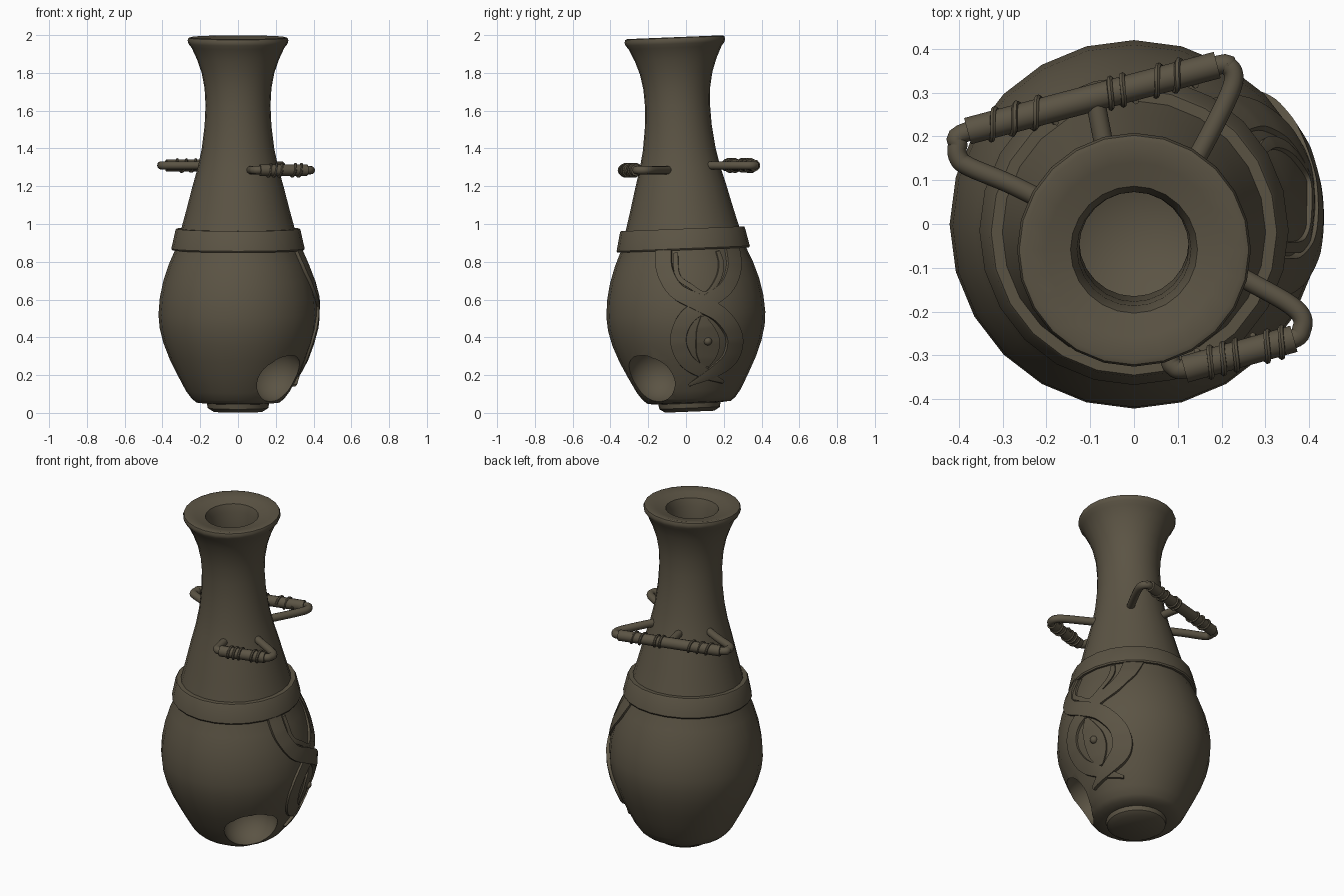
import bpy, bmesh, math
from mathutils import Vector, Matrix

if "Cube" in bpy.data.objects:
    bpy.data.objects.remove(bpy.data.objects["Cube"])

mat = bpy.data.materials.new("dark_olive_clay")
mat.diffuse_color = (0.105, 0.088, 0.058, 1)
mat.use_nodes = True
mat.node_tree.nodes["Principled BSDF"].inputs["Base Color"].default_value = mat.diffuse_color

# the vase leans slightly towards the front
PIVOT = Vector((0, 0, 0.5))
LEAN = Matrix.Translation(PIVOT) @ Matrix.Rotation(0.04, 4, 'X') @ Matrix.Translation(-PIVOT)


def finish(name, bm, lean=True, angle=40):
    if lean:
        bm.transform(LEAN)
    bmesh.ops.recalc_face_normals(bm, faces=bm.faces)
    me = bpy.data.meshes.new(name)
    bm.to_mesh(me)
    bm.free()
    me.materials.append(mat)
    ob = bpy.data.objects.new(name, me)
    bpy.context.collection.objects.link(ob)
    smooth(ob, angle)
    return ob


def smooth(ob, angle=40):
    bpy.ops.object.select_all(action='DESELECT')
    ob.select_set(True)
    bpy.context.view_layer.objects.active = ob
    bpy.ops.object.shade_smooth_by_angle(angle=math.radians(angle))


def lathe(name, profile, closed=False, sides=24):
    bm = bmesh.new()
    rings = []
    for r, z in profile:
        if r == 0:
            rings.append([bm.verts.new((0, 0, z))] * sides)
        else:
            rings.append([bm.verts.new((r * math.cos(2 * math.pi * i / sides),
                                        r * math.sin(2 * math.pi * i / sides), z)) for i in range(sides)])
    pairs = list(zip(rings, rings[1:])) + ([(rings[-1], rings[0])] if closed else [])
    for a, b in pairs:
        for i in range(sides):
            j = (i + 1) % sides
            bm.faces.new(list(dict.fromkeys((a[i], a[j], b[j], b[i]))))
    return finish(name, bm)


# vase body: outer wall, rim, then throat and inside
outer = [(0, .008), (.13, .006), (.16, .025), (.165, .05), (.22, .055), (.245, .075), (.275, .115),
         (.32, .2), (.362, .285), (.395, .37), (.415, .45), (.421, .52), (.414, .61), (.395, .7),
         (.365, .79), (.33, .87), (.302, .97), (.272, 1.08), (.241, 1.2), (.213, 1.3), (.192, 1.4),
         (.177, 1.52), (.172, 1.63), (.177, 1.72), (.192, 1.8), (.216, 1.87), (.246, 1.935)]
inner = [(.262, 1.955), (.267, 1.972), (.262, 1.986), (.25, 1.99), (.2, 1.978), (.145, 1.965),
         (.13, 1.92), (.125, 1.8), (.125, 1.5), (.14, 1.25), (.19, 1.0), (.25, .8), (.25, .6), (.15, .5), (0, .46)]
body = lathe("vase_body", outer + inner)

# raised band around the shoulder
lathe("shoulder_band", [(.31, .868), (.348, .862), (.353, .87), (.331, .968), (.326, .975), (.29, .975)], True)

# round hollow low on the front right side
aim = Vector((.62, -.52, -.59)).normalized()
bm = bmesh.new()
bmesh.ops.create_uvsphere(bm, u_segments=32, v_segments=20, radius=.152)
bm.transform(Matrix.Translation(Vector((.22, -.185, .18)) - aim * .05))
cutter = finish("hollow_cutter", bm, False)
cutter.hide_render = True
mod = body.modifiers.new("hollow", 'BOOLEAN')
mod.operation, mod.solver, mod.object = 'DIFFERENCE', 'EXACT', cutter
bpy.context.view_layer.objects.active = body
bpy.ops.object.modifier_apply(modifier="hollow")
bpy.data.objects.remove(cutter)
smooth(body)


def radius_at(z):
    for (r0, z0), (r1, z1) in zip(outer[4:], outer[5:]):
        if z0 <= z <= z1:
            return r0 + (r1 - r0) * (z - z0) / (z1 - z0)
    return .3


def on_surface(y, z, h):
    r = radius_at(z)
    a = math.asin(max(-.99, min(.99, y / r)))
    return Vector(((r + h) * math.cos(a), (r + h) * math.sin(a), z))


def spline(pts, n=8):
    p = [Vector(q) for q in pts]
    p = [2 * p[0] - p[1]] + p + [2 * p[-1] - p[-2]]
    out = []
    for a, b, c, d in zip(p, p[1:], p[2:], p[3:]):
        for k in range(n):
            t = k / n
            out.append(.5 * (2 * b + (c - a) * t + (2 * a - 5 * b + 4 * c - d) * t * t
                             + (3 * b - a - 3 * c + d) * t ** 3))
    return out + [p[-2]]


# relief strip on the right side; points are (y, z, half width)
def ribbon(name, pts, h):
    path = spline(pts)
    bm = bmesh.new()
    rows = []
    for i, p in enumerate(path):
        d = path[min(i + 1, len(path) - 1)] - path[max(i - 1, 0)]
        n = Vector((-d.y, d.x)).normalized()
        row = []
        for s, k in ((-1, -.012), (-.93, h * .85), (0, h), (.93, h * .85), (1, -.012)):
            q = Vector((p.x, p.y)) + n * s * p.z
            row.append(bm.verts.new(on_surface(q.x, q.y, k)))
        rows.append(row)
    for a, b in zip(rows, rows[1:]):
        for i in range(4):
            bm.faces.new((a[i], a[i + 1], b[i + 1], b[i]))
    bm.faces.new(rows[0])
    bm.faces.new(rows[-1])
    finish(name, bm)


ribbon("relief_under_strand", [(.255, .875, .036), (.262, .76, .038), (.215, .655, .04), (.11, .58, .042),
                               (0, .5, .044), (-.045, .39, .044), (-.01, .28, .042), (.08, .21, .032),
                               (.18, .155, .008)], .012)
ribbon("relief_over_strand", [(-.1, .875, .042), (-.1, .76, .044), (-.045, .65, .044), (.07, .58, .046),
                              (.18, .51, .045), (.245, .4, .043), (.225, .29, .04), (.14, .215, .032),
                              (.0, .145, .007)], .019)
ribbon("relief_shield_edge", [(-.04, .85, .012), (-.035, .73, .014), (.03, .67, .014), (.11, .625, .014),
                              (.175, .7, .014), (.195, .78, .014), (.18, .85, .01)], .01)
ribbon("relief_leaf", [(.09, .51, .012), (.1, .44, .05), (.11, .37, .066), (.1, .3, .055), (.09, .24, .02)], .008)
bm = bmesh.new()
bmesh.ops.create_uvsphere(bm, u_segments=16, v_segments=10, radius=.022)
bm.transform(Matrix.Translation(on_surface(.11, .375, .002)))
finish("relief_leaf_knob", bm)


# tube swept along a path
def tube(name, pts, r, res=4):
    cu = bpy.data.curves.new(name, 'CURVE')
    cu.dimensions = '3D'
    cu.bevel_depth, cu.bevel_resolution, cu.use_fill_caps = r, res, True
    sp = cu.splines.new('POLY')
    sp.points.add(len(pts) - 1)
    for q, p in zip(sp.points, pts):
        q.co = (*p, 1)
    ob = bpy.data.objects.new(name, cu)
    bpy.context.collection.objects.link(ob)
    bpy.ops.object.select_all(action='DESELECT')
    ob.select_set(True)
    bpy.context.view_layer.objects.active = ob
    bpy.ops.object.convert(target='MESH')
    ob = bpy.context.object
    ob.data.materials.clear()
    ob.data.materials.append(mat)
    smooth(ob)


# handle: bent rod, thick grip and cord coils (start, end, turns along the grip)
def handle(name, rod, a, b, z, coils):
    tube(name + "_rod", spline([(x, y, z) for x, y in rod], 6), .022)
    a, b = Vector((*a, z)), Vector((*b, z))
    tube(name + "_grip", [a, b], .031)
    d = (b - a).normalized()
    side = d.cross(Vector((0, 0, 1)))
    for i, (s, e, turns) in enumerate(coils):
        n = turns * 14
        pts = []
        for k in range(n + 1):
            t = 2 * math.pi * turns * k / n
            pts.append(a.lerp(b, s + (e - s) * k / n) + (side * math.cos(t) + Vector((0, 0, math.sin(t)))) * .033)
        tube(f"{name}_cord_{i + 1}", pts, .007, 1)


handle("back_handle",
       [(-.17, .035), (-.28, .09), (-.375, .13), (-.4, .15), (-.402, .18), (-.375, .213), (-.09, .29),
        (.18, .36), (.215, .36), (.228, .335), (.215, .29), (.17, .2), (.11, .09)],
       (-.38, .212), (.19, .363), 1.31, [(.08, .34, 3), (.56, .66, 2), (.74, .9, 2)])
tube("back_handle_peg", [(-.055, .11, 1.31), (-.09, .29, 1.31)], .022)
handle("front_handle",
       [(.15, -.07), (.27, -.135), (.35, -.18), (.382, -.21), (.383, -.24), (.36, -.264),
        (.24, -.297), (.12, -.33), (.09, -.325), (.08, -.3), (.06, -.2)],
       (.365, -.262), (.115, -.332), 1.285, [(.08, .34, 2), (.5, .85, 3)])
